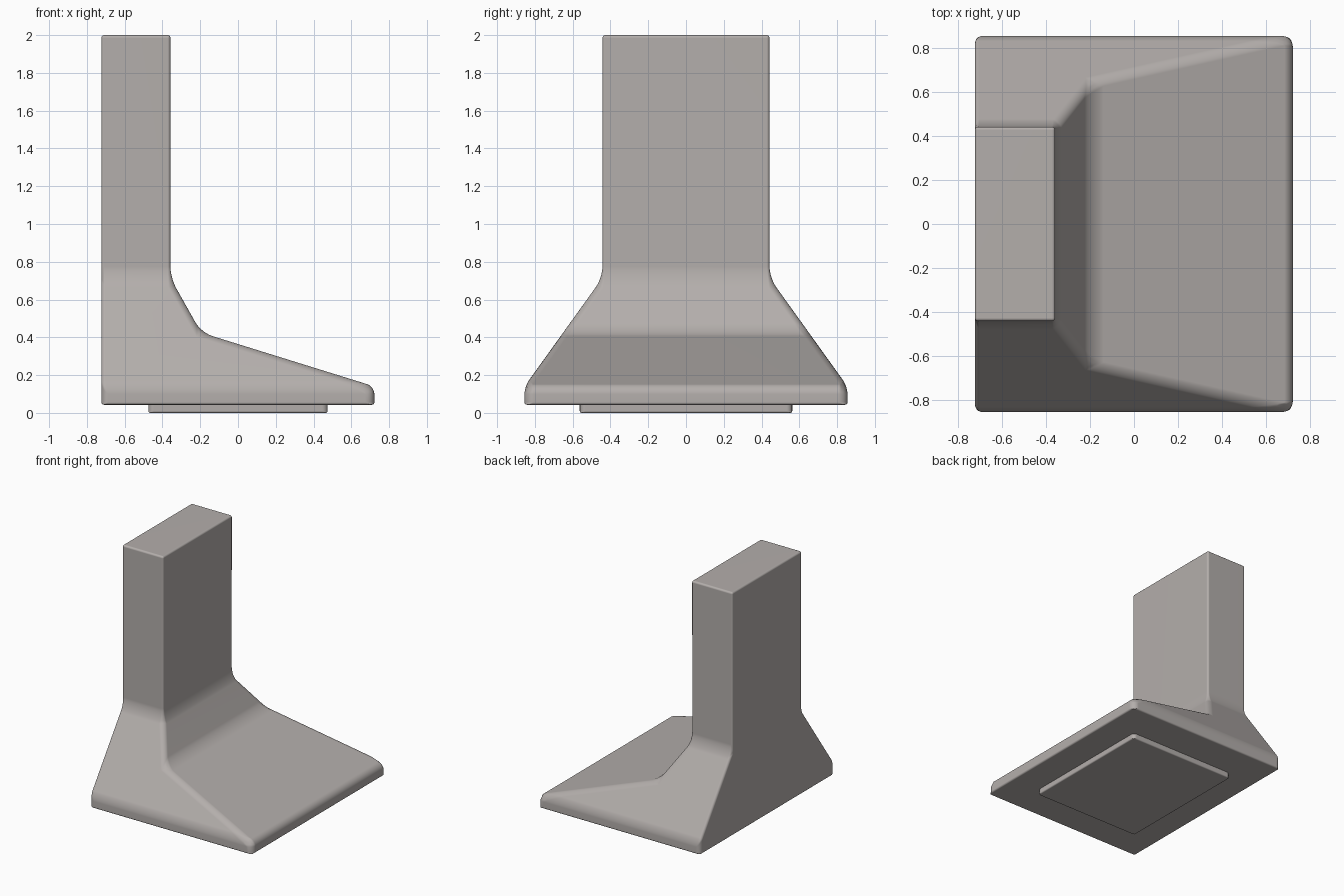
import bpy, bmesh

if "Cube" in bpy.data.objects:
    bpy.data.objects.remove(bpy.data.objects["Cube"])

# Warm grey metal
metal = bpy.data.materials.new("warm_grey_metal")
metal.diffuse_color = (0.455, 0.425, 0.41, 1)
metal.use_nodes = True
metal.node_tree.nodes["Principled BSDF"].inputs["Base Color"].default_value = metal.diffuse_color


def finish(bm, name, weight_of, segments):
    """Bevel every edge by its own radius, then smooth the shading."""
    bmesh.ops.recalc_face_normals(bm, faces=bm.faces)
    layer = bm.edges.layers.float.new("bevel_weight_edge")
    for e in bm.edges:
        e[layer] = weight_of(e.verts[0].co, e.verts[1].co) / 0.1
    mesh = bpy.data.meshes.new(name)
    bm.to_mesh(mesh)
    bm.free()
    mesh.materials.append(metal)
    ob = bpy.data.objects.new(name, mesh)
    bpy.context.collection.objects.link(ob)
    bpy.ops.object.select_all(action='DESELECT')
    ob.select_set(True)
    bpy.context.view_layer.objects.active = ob
    mod = ob.modifiers.new("rounding", 'BEVEL')
    mod.limit_method = 'WEIGHT'
    mod.width = 0.1
    mod.segments = segments
    mod.use_clamp_overlap = False
    bpy.ops.object.modifier_apply(modifier=mod.name)
    bpy.ops.object.shade_smooth_by_angle(angle=0.7)
    mod = ob.modifiers.new("flat_normals", 'WEIGHTED_NORMAL')
    mod.keep_sharp = True
    return ob


# Hood body: canopy flowing into the chimney, each point used on both sides (x, y, z)
BACK, FRONT, NECK, WIDE, NARROW = -0.723, 0.722, -0.358, 0.855, 0.442
LOW, RIM, BEND, SHOULDER, TOP = 0.043, 0.14, 0.425, 0.715, 2.0
points = [
    (BACK, WIDE, LOW), (FRONT, WIDE, LOW), (FRONT, WIDE, RIM), (BACK, WIDE, RIM),
    (-0.195, 0.650, BEND), (NECK, NARROW, SHOULDER), (BACK, NARROW, SHOULDER),
    (NECK, NARROW, TOP), (BACK, NARROW, TOP),
]
bm = bmesh.new()
right = [bm.verts.new(p) for p in points]
left = [bm.verts.new((x, -y, z)) for x, y, z in points]
for side in (right, left):
    for face in ((0, 1, 2, 3), (3, 2, 4, 5, 6), (6, 5, 7, 8)):
        bm.faces.new([side[i] for i in face])
outline = [0, 1, 2, 4, 5, 7, 8]
for a, b in zip(outline, outline[1:]):
    bm.faces.new((right[a], right[b], left[b], left[a]))
back = [0, 3, 6, 8]
bm.faces.new([right[i] for i in back] + [left[i] for i in reversed(back)])


def body_radius(a, b):
    lo, hi = sorted((a.z, b.z))
    at_back = max(a.x, b.x) < BACK + 0.01
    if hi < LOW + 0.01:                 # bottom rim
        return 0.013
    if lo < LOW + 0.01:                 # upright canopy corners
        return 0.035 if at_back else 0.05
    if hi > TOP - 0.01 or (at_back and lo > RIM + 0.01):   # chimney edges
        return 0.015
    if at_back:                         # sloping back edges
        return 0.02
    if hi < RIM + 0.01:                 # upper rim
        return 0.04
    if hi - lo < 0.01:                  # soft bends under the chimney
        return 0.06
    return 0.035                        # sloping ridges


finish(bm, "hood_body", body_radius, 5)

# Filter panel set into the underside
bm = bmesh.new()
bmesh.ops.create_cube(bm, size=1)
for v in bm.verts:
    v.co = (v.co.x * 0.95, v.co.y * 1.125, 0.0 if v.co.z < 0 else 0.06)
finish(bm, "filter_panel",
       lambda a, b: 0.03 if abs(a.z - b.z) > 0.01 else (0.01 if a.z < 0.01 else 0.0), 4)
